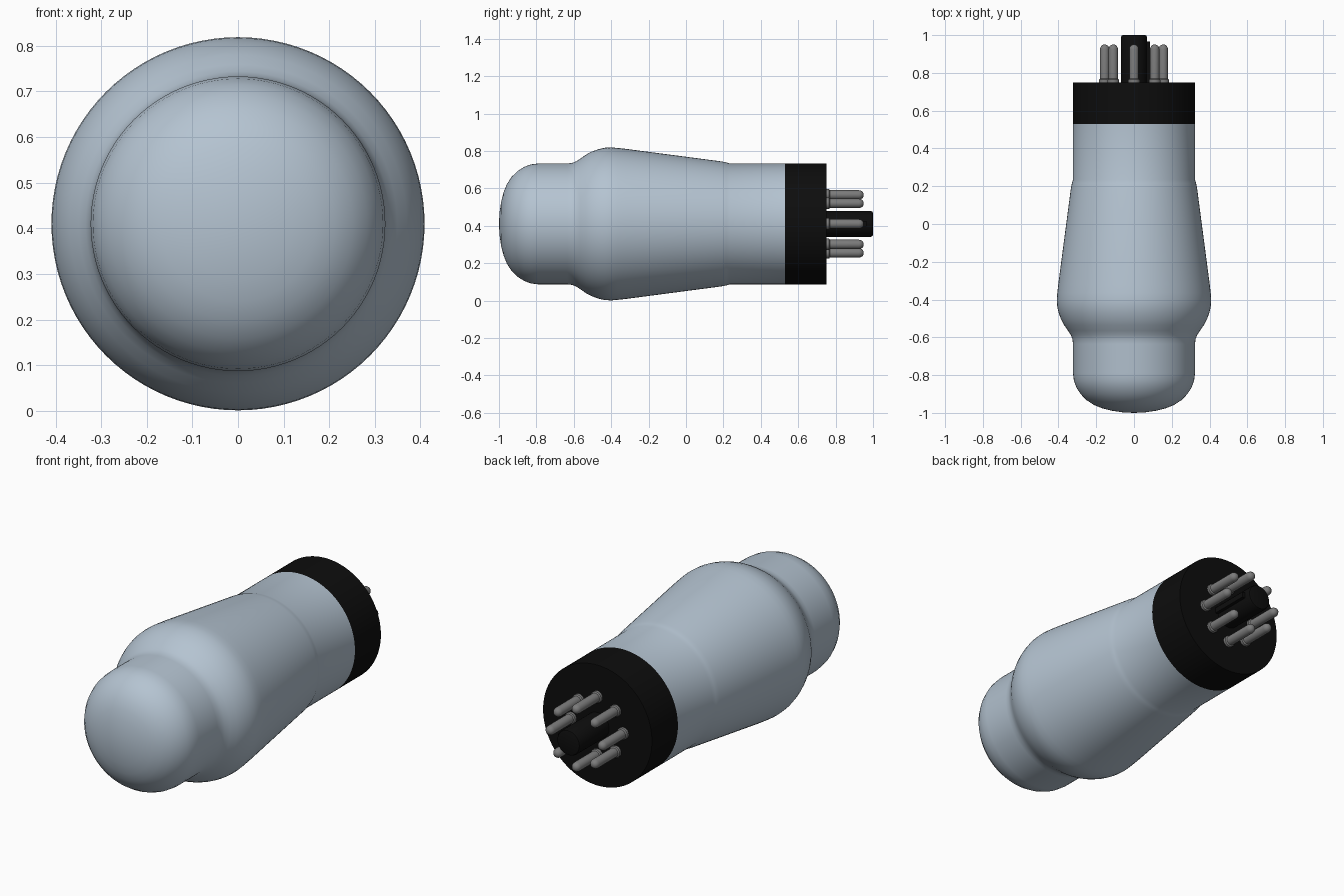
import bpy, bmesh, math
from mathutils import Vector

cube = bpy.data.objects.get("Cube")
if cube:
    bpy.data.objects.remove(cube, do_unlink=True)

AXIS_Z = 0.41      # height of the long axis
R = 0.323          # radius of the neck, cap and base


def material(name, rgb, rough):
    m = bpy.data.materials.new(name)
    m.use_nodes = True
    m.diffuse_color = (*rgb, 1)
    bsdf = m.node_tree.nodes["Principled BSDF"]
    bsdf.inputs["Base Color"].default_value = (*rgb, 1)
    bsdf.inputs["Roughness"].default_value = rough
    return m


glass = material("pale blue glass", (0.46, 0.55, 0.64), 0.3)
black = material("black plastic", (0.004, 0.004, 0.004), 0.6)
metal = material("grey metal", (0.2, 0.2, 0.2), 0.4)


def finish(name, bm, mat, angle=30):
    bmesh.ops.recalc_face_normals(bm, faces=bm.faces)
    mesh = bpy.data.meshes.new(name)
    bm.to_mesh(mesh)
    bm.free()
    mesh.materials.append(mat)
    ob = bpy.data.objects.new(name, mesh)
    bpy.context.collection.objects.link(ob)
    bpy.ops.object.select_all(action='DESELECT')
    ob.select_set(True)
    bpy.context.view_layer.objects.active = ob
    bpy.ops.object.shade_smooth_by_angle(angle=math.radians(angle))
    return ob


def lathe(name, profile, mat, x=0.0, z=AXIS_Z, steps=64):
    """Spin (y, radius) points round a line parallel to y."""
    bm = bmesh.new()
    vs = [bm.verts.new((x + r, y, z)) for y, r in profile]
    es = [bm.edges.new(p) for p in zip(vs, vs[1:])]
    bmesh.ops.spin(bm, geom=vs + es, cent=(x, 0, z), axis=(0, 1, 0),
                   angle=math.tau, steps=steps, use_duplicate=False)
    bmesh.ops.remove_doubles(bm, verts=bm.verts, dist=1e-5)
    return finish(name, bm, mat)


# Glass envelope: shallow dome, cap, shoulder, taper, neck
lathe("glass_envelope", [
    (-1.0, 0), (-0.997, 0.06), (-0.988, 0.12), (-0.975, 0.17), (-0.958, 0.212),
    (-0.932, 0.252), (-0.9, 0.283), (-0.865, 0.305), (-0.83, 0.318), (-0.79, R),
    (-0.635, R), (-0.61, 0.326), (-0.588, 0.334), (-0.565, 0.349), (-0.535, 0.37),
    (-0.505, 0.386), (-0.47, 0.399), (-0.435, 0.407), (-0.4, 0.409), (-0.365, 0.406),
    (-0.32, 0.401), (0.19, 0.334), (0.215, 0.329), (0.235, R), (0.53, R), (0.53, 0.3),
], glass, steps=96)

# Black base, its front end sleeved inside the neck
lathe("base", [(0.39, 0), (0.39, R - 0.003), (0.53, R - 0.003), (0.53, R),
               (0.75, R), (0.75, 0)], black, steps=96)

# Central guide post with its locating ridge
lathe("guide_post", [(0.74, 0), (0.74, 0.069), (0.988, 0.069), (0.997, 0.065),
                     (1.0, 0.058), (1.0, 0)], black, steps=32)
bm = bmesh.new()
bmesh.ops.create_cube(bm, size=1)
for v in bm.verts:
    v.co = Vector((0.06, 0.85, AXIS_Z)) + v.co * Vector((0.05, 0.23, 0.03))
finish("guide_ridge", bm, black)

# Ring of eight round-ended pins with small collars
for i in range(8):
    a = i * math.tau / 8
    lathe(f"pin_{i + 1}", [
        (0.74, 0), (0.74, 0.031), (0.764, 0.031), (0.769, 0.025), (0.925, 0.025),
        (0.936, 0.0225), (0.945, 0.016), (0.949, 0.008), (0.95, 0),
    ], metal, 0.155 * math.cos(a), AXIS_Z + 0.155 * math.sin(a), 20)
